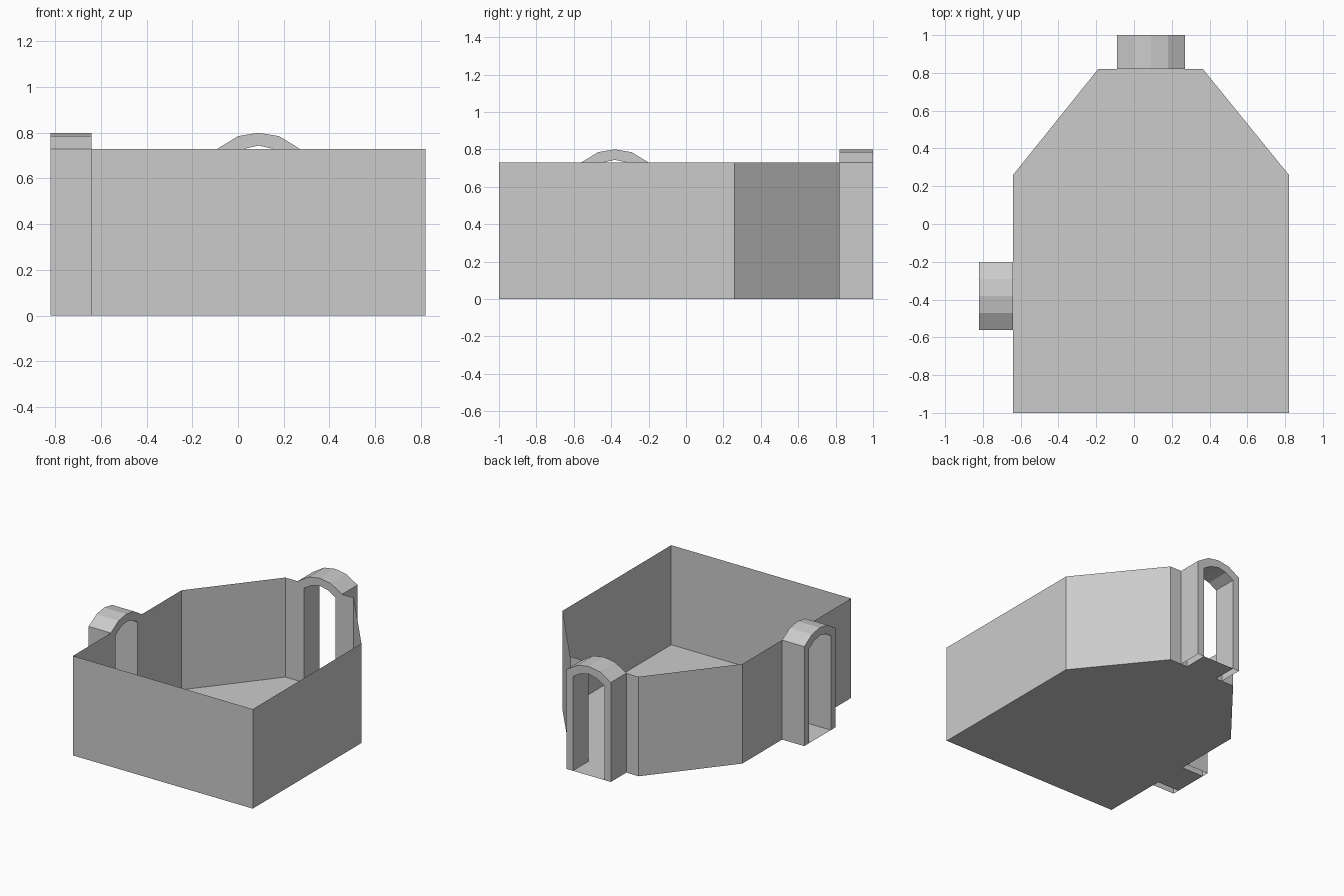
import bpy
import math

if "Cube" in bpy.data.objects:
    bpy.data.objects.remove(bpy.data.objects["Cube"])

H = 0.73          # wall height
DEPTH = 0.18      # how far each doorway projects
HALF = 0.18       # outer half width of a doorway
INNER = 0.128     # half width of the opening


def make(name, verts, faces):
    mesh = bpy.data.meshes.new(name)
    mesh.from_pydata(verts, [], faces)
    mesh.update()
    obj = bpy.data.objects.new(name, mesh)
    bpy.context.collection.objects.link(obj)
    return obj


def mirrored(right_half):
    """Complete an arch from its right half (foot first, crown last)."""
    return [(-u, z) for u, z in right_half] + right_half[-2::-1]


# Floor outline of the room, counter-clockwise from the front left
front_left, front_right = (-0.64, -1), (0.82, -1)
right_back, back_right = (0.82, 0.26), (0.365, 0.82)
back_left, left_back = (-0.19, 0.82), (-0.64, 0.26)
outline = [front_left, front_right, right_back, back_right, back_left, left_back]
make("floor", [(x, y, 0) for x, y in outline], [range(6)])

# Thin walls as two runs, interrupted by the doorways
BACK_X, LEFT_Y = 0.09, -0.38
runs = {
    "main_walls": [(-0.64, LEFT_Y - HALF), front_left, front_right, right_back,
                   back_right, (BACK_X + HALF, 0.82)],
    "corner_walls": [(BACK_X - HALF, 0.82), back_left, left_back,
                     (-0.64, LEFT_Y + HALF)],
}
for name, run in runs.items():
    n = len(run)
    verts = [(x, y, z) for z in (0, H) for x, y in run]
    make(name, verts, [(i, i + 1, n + i + 1, n + i) for i in range(n - 1)])

# Arched doorway shell, open underneath, with a sill
outer = mirrored([(HALF, 0), (HALF, H), (0.09, 0.785), (0, 0.80)])
inner = mirrored([(INNER, 0), (INNER, 0.692), (0.066, 0.729), (0, 0.744)])


def doorway(name, location, angle):
    n = len(outer)
    verts = [(u, v, z) for v in (0, DEPTH) for prof in (outer, inner) for u, z in prof]
    o0, i0, o1, i1 = 0, n, 2 * n, 3 * n
    faces = []
    for k in range(n - 1):
        for a, b in ((o0, o1), (i1, i0), (i0, o0), (o1, i1)):
            faces.append((a + k, b + k, b + k + 1, a + k + 1))
    obj = make(name, verts, faces)
    sill = make(name + "_sill",
                [(-INNER, 0, 0), (INNER, 0, 0), (INNER, DEPTH, 0), (-INNER, DEPTH, 0)],
                [(0, 1, 2, 3)])
    for part in (obj, sill):
        part.location = location
        part.rotation_euler.z = angle


doorway("back_doorway", (BACK_X, 0.82, 0), 0)
doorway("left_doorway", (-0.64, LEFT_Y, 0), math.pi / 2)
